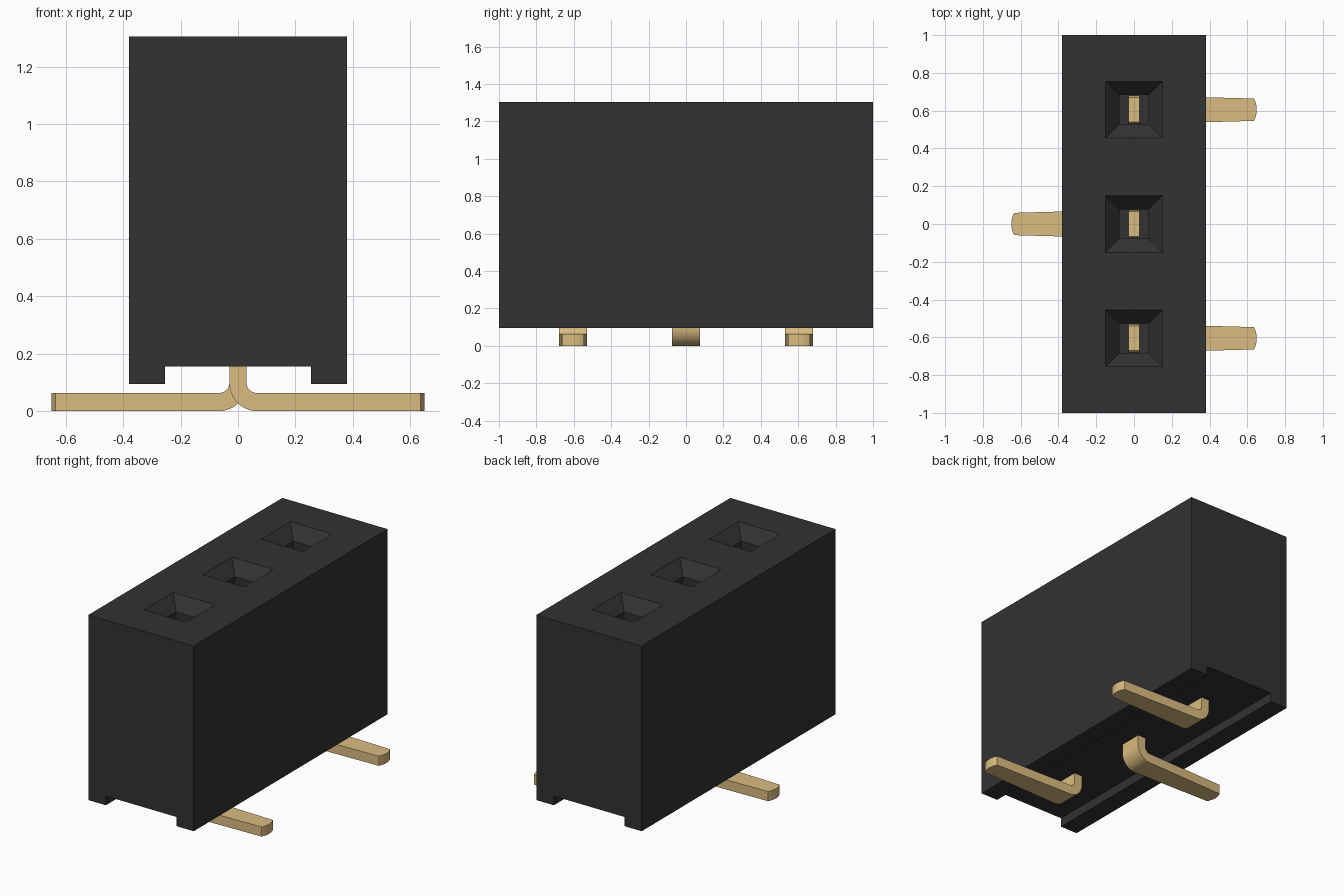
import bpy
import bmesh
import math

if "Cube" in bpy.data.objects:
    bpy.data.objects.remove(bpy.data.objects["Cube"], do_unlink=True)


def material(name, rgb):
    mat = bpy.data.materials.new(name)
    mat.use_nodes = True
    mat.diffuse_color = (*rgb, 1)
    mat.node_tree.nodes["Principled BSDF"].inputs["Base Color"].default_value = (*rgb, 1)
    return mat


BLACK = material("black plastic", (0.033, 0.032, 0.032))
GOLD = material("gold metal", (0.70, 0.50, 0.215))


def loft(name, rings, mat):
    """Closed solid through rings that all have the same number of points."""
    bm = bmesh.new()
    loops = [[bm.verts.new(p) for p in ring] for ring in rings]
    n = len(loops[0])
    for a, b in zip(loops, loops[1:]):
        for i in range(n):
            j = (i + 1) % n
            bm.faces.new((a[i], a[j], b[j], b[i]))
    bm.faces.new(loops[0])
    bm.faces.new(loops[-1])
    bmesh.ops.recalc_face_normals(bm, faces=bm.faces)
    mesh = bpy.data.meshes.new(name)
    bm.to_mesh(mesh)
    bm.free()
    mesh.materials.append(mat)
    obj = bpy.data.objects.new(name, mesh)
    bpy.context.collection.objects.link(obj)
    return obj


def activate(obj):
    bpy.ops.object.select_all(action='DESELECT')
    obj.select_set(True)
    bpy.context.view_layer.objects.active = obj


def rect(hx, hy, y, z):
    return [(-hx, y - hy, z), (hx, y - hy, z), (hx, y + hy, z), (-hx, y + hy, z)]


def cut(target, cutter):
    mod = target.modifiers.new("cut", 'BOOLEAN')
    mod.operation = 'DIFFERENCE'
    mod.solver = 'EXACT'
    mod.object = cutter
    activate(target)
    bpy.ops.object.modifier_apply(modifier=mod.name)
    bpy.data.objects.remove(cutter, do_unlink=True)


# Housing: box section with a channel along the underside
TOP = 1.305
section = [(-0.38, 0.095), (-0.255, 0.095), (-0.255, 0.155), (0.255, 0.155),
           (0.255, 0.095), (0.38, 0.095), (0.38, TOP), (-0.38, TOP)]
housing = loft("housing", [[(x, y, z) for x, z in section] for y in (-1, 1)], BLACK)

# Funnel sockets in the top, narrow pin slots in the underside
PITCH = 0.605
HOLE = 0.077
for k in (-1, 0, 1):
    y = k * PITCH
    cut(housing, loft("socket_cutter", [
        rect(HOLE, HOLE, y, 0.30), rect(HOLE, HOLE, y, TOP - 0.08),
        rect(0.15, 0.15, y, TOP), rect(0.168, 0.168, y, TOP + 0.02)], BLACK))
    cut(housing, loft("slot_cutter", [
        rect(0.036, 0.083, y, 0.12), rect(0.036, 0.083, y, 0.19)], BLACK))


# Contact pins: upright blade, bend, tapered tail with a rounded tip
def pin(name, y, side):
    # each station: inner x, inner z, outer x, outer z, half width
    stations = [(0.03, 0.90, -0.03, 0.90, 0.066), (0.03, 0.88, -0.03, 0.88, 0.075)]
    cx, cz, r_in, r_out = 0.065, 0.098, 0.035, 0.095
    steps = 10
    for i in range(steps + 1):
        a = math.pi / 2 * i / steps
        c, s = math.cos(a), math.sin(a)
        stations.append((cx - r_in * c, cz - r_in * s,
                         cx - r_out * c, cz - (r_out + 0.003) * s, 0.075))
    half = 0.059
    for t in (1, 0.85, 0.65, 0.4, 0.15):
        x = 0.635 + 0.015 * (1 - t * t)
        stations.append((x, 0.063, x, 0, half * t))
    rings = [[(side * xi, y - w, zi), (side * xi, y + w, zi),
              (side * xo, y + w, zo), (side * xo, y - w, zo)]
             for xi, zi, xo, zo, w in stations]
    obj = loft(name, rings, GOLD)
    activate(obj)
    bpy.ops.object.shade_smooth_by_angle(angle=math.radians(35))


pin("front_pin", -PITCH, 1)
pin("middle_pin", 0, -1)
pin("back_pin", PITCH, 1)
